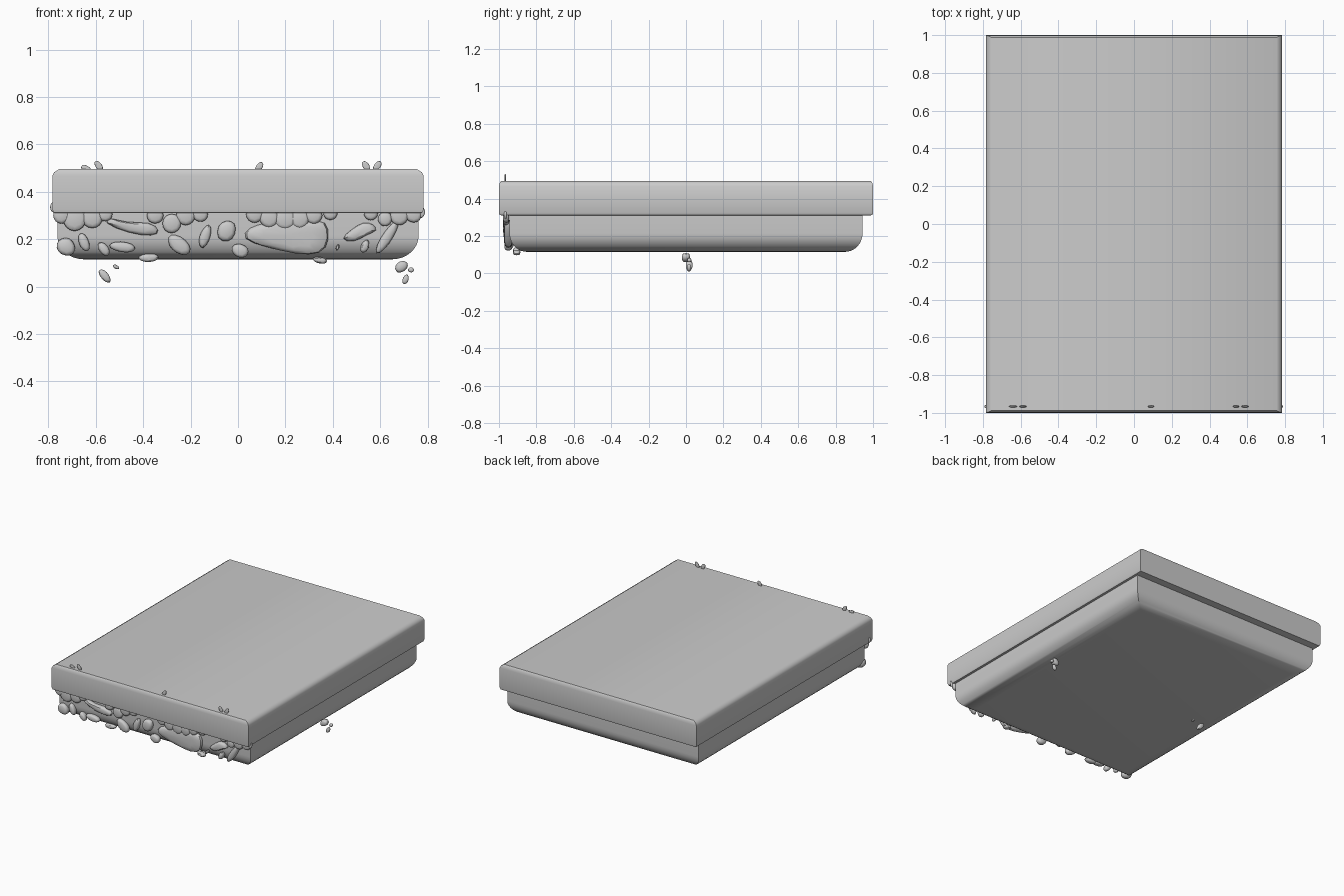
import bpy, bmesh, math, random

if "Cube" in bpy.data.objects:
    bpy.data.objects.remove(bpy.data.objects["Cube"])

random.seed(4)


def finish(bm, name, angle=40, subsurf=0):
    bmesh.ops.recalc_face_normals(bm, faces=bm.faces)
    me = bpy.data.meshes.new(name)
    bm.to_mesh(me)
    bm.free()
    ob = bpy.data.objects.new(name, me)
    bpy.context.collection.objects.link(ob)
    bpy.ops.object.select_all(action='DESELECT')
    ob.select_set(True)
    bpy.context.view_layer.objects.active = ob
    if subsurf:
        ob.modifiers.new("round", 'SUBSURF').levels = subsurf
        ob.modifiers["round"].render_levels = subsurf
    bpy.ops.object.shade_smooth_by_angle(angle=math.radians(angle))
    return ob


def loft(bm, loops):
    """Skin a list of closed point loops and cap both ends."""
    rings = [[bm.verts.new(p) for p in loop] for loop in loops]
    for a, b in zip(rings, rings[1:]):
        for i in range(len(a)):
            j = (i + 1) % len(a)
            bm.faces.new((a[i], a[j], b[j], b[i]))
    bm.faces.new(rings[0])
    bm.faces.new(rings[-1])


def rect(hx, hy, z):
    return [(-hx, -hy, z), (hx, -hy, z), (hx, hy, z), (-hx, hy, z)]


# top slab with chamfered rims
bm = bmesh.new()
loft(bm, [rect(*r) for r in ((.765, .985, .31), (.777, .997, .312), (.783, 1, .325),
                             (.783, 1, .467), (.776, .997, .482), (.755, .988, .495))])
finish(bm, "grass_slab")

# lower earth block with rounded underside
bm = bmesh.new()
arc = [math.radians(90 * i / 8) for i in range(9)]
loft(bm, [rect(.65 + .112 * math.sin(a), .85 + .094 * math.sin(a),
               .215 - .1 * math.cos(a)) for a in arc] + [rect(.762, .944, .32)])
finish(bm, "earth_block")


def slab_rock(bm, pts, y, depth):
    """Flat pebble: an outline in the xz plane, thick in y with a domed rim."""
    cx = sum(p[0] for p in pts) / len(pts)
    cz = sum(p[1] for p in pts) / len(pts)

    def ring(s, dy):
        return [(cx + (x - cx) * s, y + dy * depth, cz + (z - cz) * s) for x, z in pts]
    loft(bm, [ring(.75, -1), ring(1.06, -.5), ring(1.06, .5), ring(.75, 1)])


def oval(x, z, rx, rz, tilt, n=7, rough=.15):
    t = math.radians(tilt)
    out = []
    for i in range(n):
        a = 2 * math.pi * i / n
        r = 1.06 + random.uniform(-rough, rough)
        u, v = rx * r * math.cos(a), rz * r * math.sin(a)
        out.append((x + u * math.cos(t) - v * math.sin(t), z + u * math.sin(t) + v * math.cos(t)))
    return out


# pebbles set in the front face: x, z, half length, half width, tilt
PEBBLES = [(-.65, .185, .045, .022, 115), (-.565, .158, .033, .022, 125),
           (-.485, .165, .055, .022, -8), (-.25, .175, .055, .032, -35),
           (-.14, .213, .052, .022, 70), (.01, .15, .036, .028, -25),
           (.42, .165, .014, .008, 70), (.535, .17, .03, .017, 65),
           (.63, .21, .09, .022, 57)]
bm = bmesh.new()
for p in PEBBLES:
    slab_rock(bm, oval(*p), -.95, .022)
for p in ((-.38, .122, .045, .018, 0), (.345, .112, .033, .014, -8)):
    slab_rock(bm, oval(*p), -.905, .02)
slab_rock(bm, oval(-.728, .17, .042, .034, -40), -.945, .025)
finish(bm, "front_pebbles", 60, 1)

# larger stones traced from their outlines
bm = bmesh.new()
slab_rock(bm, [(.02, .20), (.05, .25), (.12, .265), (.22, .29), (.3, .27), (.37, .28),
               (.38, .20), (.35, .135), (.24, .14), (.12, .17)], -.95, .026)
slab_rock(bm, [(-.57, .27), (-.54, .295), (-.47, .265), (-.37, .275), (-.33, .235),
               (-.36, .212), (-.46, .225)], -.95, .024)
slab_rock(bm, [(.43, .20), (.48, .24), (.53, .275), (.57, .262), (.59, .235),
               (.54, .22), (.49, .185)], -.95, .024)
slab_rock(bm, [(-.09, .2), (-.085, .26), (-.05, .28), (-.01, .27), (-.01, .22),
               (-.04, .185)], -.955, .024)
finish(bm, "front_stones", 60, 1)

# scalloped grass lobes hanging under the slab lip: x, z, radius
LOBES = [(-.745, .30, .035), (-.69, .285, .05), (-.615, .29, .045), (-.56, .305, .03),
         (-.35, .30, .035), (-.28, .265, .04), (-.22, .30, .04), (-.16, .305, .032),
         (.07, .305, .035), (.13, .29, .04), (.2, .285, .045), (.26, .285, .04),
         (.32, .30, .035), (.39, .31, .03), (.56, .31, .03), (.62, .285, .03),
         (.68, .30, .04), (.74, .305, .035)]
bm = bmesh.new()
for x, z, r in LOBES:
    slab_rock(bm, oval(x, z, r, r, 0, 8, .05), -.962, .017)
finish(bm, "hanging_grass", 60, 1)

# thin leaf tips poking out of the slab
bm = bmesh.new()
for x, z, tilt in ((-.64, .497, 150), (-.588, .51, 125), (.09, .505, 55),
                   (.54, .508, 120), (.587, .508, 55)):
    slab_rock(bm, oval(x, z, .026, .015, tilt, 6, .08), -.966, .005)
for x, z in ((-.775, .333), (.772, .313)):
    slab_rock(bm, oval(x, z, .018, .024, 0), -.966, .008)
finish(bm, "leaf_tips", 60, 1)

# loose floating crumbs below the block
bm = bmesh.new()
for x, y, z, rx, rz, tilt in ((-.563, .017, .045, .034, .018, -50), (-.515, 0, .083, .015, .009, -25),
                              (.69, 0, .083, .027, .022, 35), (.73, .018, .07, .012, .011, 0),
                              (.707, .016, .03, .021, .012, 70)):
    slab_rock(bm, oval(x, z, rx, rz, tilt), y, rz)
finish(bm, "floating_crumbs", 60, 1)
